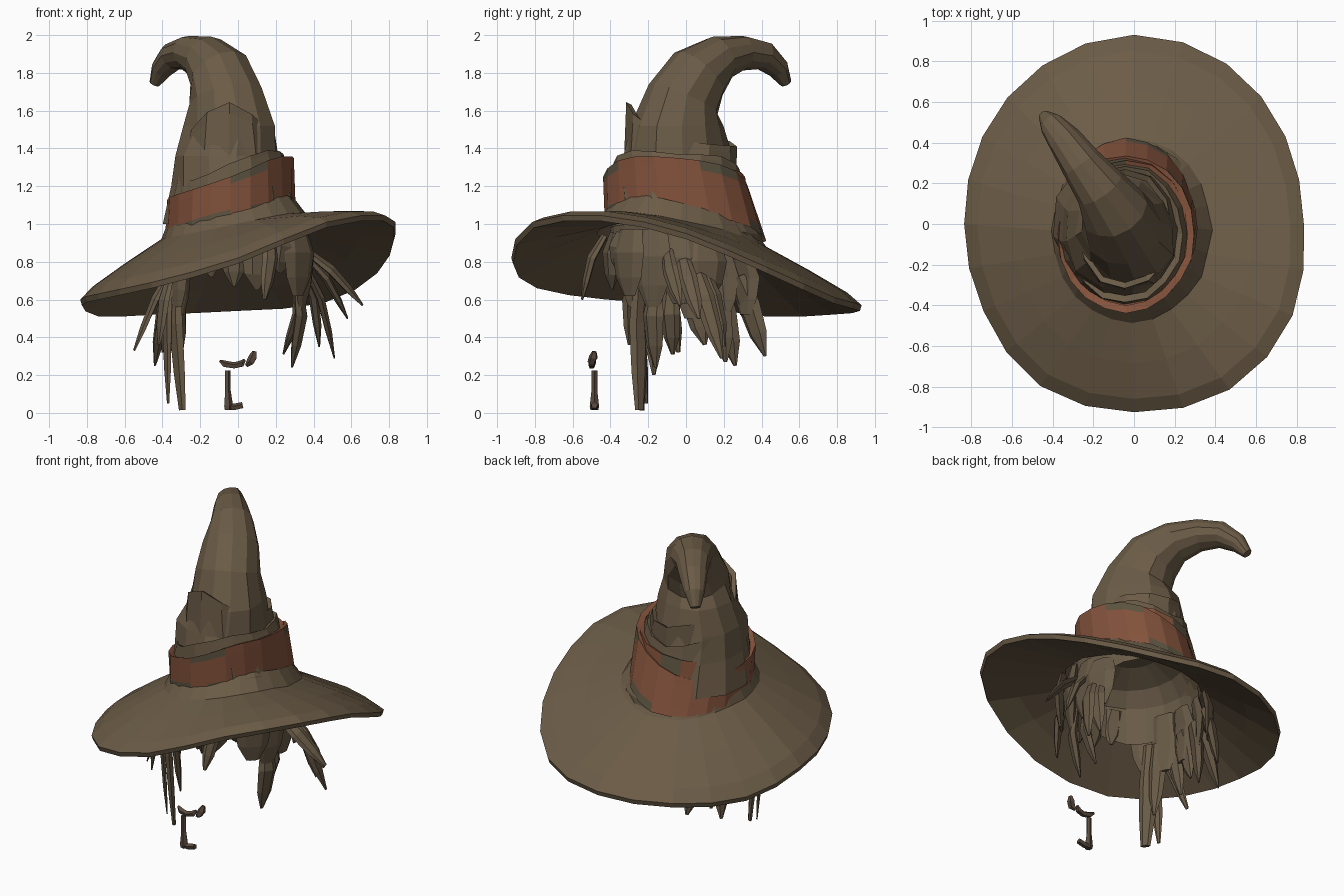
import bpy, math, random
from mathutils import Vector

if "Cube" in bpy.data.objects:
    bpy.data.objects.remove(bpy.data.objects["Cube"])
random.seed(4)

def mat(name, col):
    m = bpy.data.materials.new(name)
    m.diffuse_color = (*col, 1)
    m.use_nodes = True
    m.node_tree.nodes["Principled BSDF"].inputs["Base Color"].default_value = m.diffuse_color
    return m

FELT = mat("brown_felt", (0.147, 0.106, 0.062))
HAIR = mat("brown_hair", (0.138, 0.102, 0.062))
RUST = mat("rust_cloth", (0.23, 0.086, 0.045))
STAIN = mat("olive_stain", (0.11, 0.09, 0.054))
WOOD = mat("dark_wood", (0.10, 0.067, 0.047))

def make(name, verts, faces, mats):
    me = bpy.data.meshes.new(name)
    me.from_pydata([tuple(v) for v in verts], [], faces)
    for m in mats:
        me.materials.append(m)
    ob = bpy.data.objects.new(name, me)
    bpy.context.collection.objects.link(ob)
    return ob

def loft(name, rings, mats, caps=(False, False)):
    """Skin a list of equal closed rings."""
    n = len(rings[0])
    verts = [v for r in rings for v in r]
    faces = [(i*n + j, i*n + (j+1) % n, (i+1)*n + (j+1) % n, (i+1)*n + j)
             for i in range(len(rings)-1) for j in range(n)]
    if caps[0]:
        faces.append(tuple(reversed(range(n))))
    if caps[1]:
        faces.append(tuple(range(len(verts)-n, len(verts))))
    return make(name, verts, faces, mats)

def around(keys, a):
    """Smooth value at angle a (degrees) from evenly spaced keys."""
    n = len(keys)
    t = (a % 360) / 360 * n
    i = int(t)
    f = t - i
    p0, p1, p2, p3 = (keys[(i+k) % n] for k in (-1, 0, 1, 2))
    return p1 + 0.5*f*(p2-p0 + f*(2*p0-5*p1+4*p2-p3 + f*(3*(p1-p2)+p3-p0)))

def ring(n, cx, cy, rx, ry, z, jit=0.0):
    """Horizontal oval whose height z is a key list around the circle."""
    out = []
    for i in range(n):
        a = 360*i/n
        c, s = math.cos(math.radians(a)), math.sin(math.radians(a))
        k = 1 + random.uniform(-jit, jit)
        out.append(Vector((cx + rx*k*c, cy + ry*k*s, around(z, a))))
    return out

def mix(a, b, t, lift=0.0):
    return [p.lerp(q, t) + Vector((0, 0, lift)) for p, q in zip(a, b)]

def drop(r, dz, s=1.0):
    return [Vector((p.x*s, p.y*s, p.z + dz)) for p in r]

# Wavy brim with upper and lower skins, radius and height every 30 degrees
RAD = [.835, .86, .91, .93, .90, .86, .835, .855, .92, .925, .94, .90]
RIM = [0.95, 0.77, 0.61, 0.57, 0.55, 0.54, 0.60, 0.63, 0.69, 0.82, 1.01, 1.045]
BASE = [1.02, 0.97, 0.91, 0.88, 0.88, 0.90, 0.92, 0.93, 0.96, 1.00, 1.04, 1.06]
N = 24
rim = ring(N, 0, 0, 1, 1, RIM)
for i, p in enumerate(rim):
    k = around(RAD, 360*i/N)
    p.x, p.y = p.x*k, p.y*k
base = ring(N, -0.01, -0.03, 0.39, 0.455, BASE, 0.02)
neck = ring(N, -0.03, -0.02, 0.34, 0.38, [z + 0.09 for z in BASE])
lip = drop(rim, -0.03, 0.99)
under = drop(base, -0.05, 0.97)
loft("brim", [neck, base, mix(base, rim, 0.45, 0.015), mix(base, rim, 0.85, 0.02),
              rim, lip, mix(under, lip, 0.6), under, drop(under, 0.12, 0.88)], [FELT])

# Bent crown swept along a curling spine: x, y, z, side radius, depth radius
SPINE = [(-.03, -.02, 1.00, .35, .38), (-.04, -.05, 1.20, .32, .345), (-.06, -.05, 1.36, .28, .30),
         (-.045, -.04, 1.52, .225, .265), (-.055, -.015, 1.66, .195, .215), (-.095, .07, 1.79, .168, .172),
         (-.17, .18, 1.878, .13, .122), (-.26, .30, 1.908, .10, .092), (-.34, .41, 1.89, .082, .077),
         (-.405, .49, 1.82, .06, .055), (-.44, .53, 1.745, .03, .03)]
side = Vector((0.78, 0.62, 0)).normalized()
rings = []
for i, (x, y, z, ra, rb) in enumerate(SPINE):
    a, b = SPINE[max(i-1, 0)], SPINE[min(i+1, len(SPINE)-1)]
    t = Vector(b[:3]) - Vector(a[:3])
    if i < 4:
        t = Vector((0, 0, 1))
    u = (side - t * side.dot(t) / t.length_squared).normalized()
    v = t.cross(u).normalized()
    rings.append([Vector((x, y, z)) + (u*ra*math.cos(k) + v*rb*math.sin(k)) * random.uniform(.95, 1.04)
                  for k in (math.tau*j/12 for j in range(12))])
loft("crown", rings, [FELT], (False, True))

# Crumpled folds around the crown, each an open sleeve with a turned-in lip
def sleeve(name, n, cx, cy0, cy, r0, r1, low, high, mats, jit=0.015):
    a = ring(n, cx, cy0, *r0, low, jit)
    d = ring(n, cx, cy, *r1, high, jit)
    inner = [Vector((cx + (p.x-cx)*0.90, cy + (p.y-cy)*0.90, p.z - 0.015)) for p in d]
    return loft(name, [a, mix(a, d, 0.18), mix(a, d, 0.82), d, inner, drop(inner, -0.09)], mats)

sleeve("upper_fold", 12, -.045, -.03, -.025, (.285, .30), (.235, .295),
       [1.27, 1.23, 1.20, 1.22, 1.22, 1.25, 1.30, 1.32],
       [1.44, 1.42, 1.41, 1.45, 1.42, 1.55, 1.645, 1.54], [FELT], 0.02)
sleeve("lower_fold", 16, -.045, -.04, -.05, (.325, .36), (.285, .335),
       [1.28, 1.2, 1.12, 1.1, 1.08, 1.1, 1.18, 1.26],
       [1.37, 1.36, 1.29, 1.34, 1.33, 1.23, 1.32, 1.39], [FELT], 0.02)

# Slanted cloth band, double wrapped at the back, with worn olive edges
wrap = sleeve("inner_wrap", 16, -.04, -.03, -.05, (.335, .385), (.325, .365),
              [1.1, 1.0, .95, .95, .95, 1.0, 1.05, 1.08],
              [1.33, 1.30, 1.25, 1.21, 1.12, 1.13, 1.22, 1.30], [RUST, STAIN], 0.01)
band = sleeve("hat_band", 20, -.04, -.005, -.05, (.345, .425), (.337, .385),
              [1.07, 1.0, .91, .90, .93, .97, 1.04, 1.07],
              [1.35, 1.30, 1.18, 1.10, 1.13, 1.17, 1.25, 1.35], [RUST, STAIN], 0.012)
for p in band.data.polygons:
    row, col = divmod(p.index, 20)
    if (row == 0 and col in (3, 4, 11, 12, 13, 14, 16, 17)) or (row == 2 and col in (1, 2, 15, 16)):
        p.material_index = 1
for p in wrap.data.polygons:
    row, col = divmod(p.index, 16)
    if row > 0 and col in (4, 6, 7):
        p.material_index = 1

# Hair cap under the hat, raised at the back
skirt = ring(20, -.01, .0, .36, .41, [.80, .87, .88, .84, .76, .72, .78, .80])
loft("hair_cap", [skirt, ring(20, 0, 0, .355, .40, [1.0, .96, .94, .94, .95, .96, .98, 1.0]),
                  ring(20, 0, 0, .29, .33, [1.05]*4), ring(20, 0, 0, .15, .17, [1.12]*4)], [HAIR], (False, True))

def tube(name, pts, radii, m, n=5, flat=None):
    """Tapered strand; flat=(direction, factor) squashes its section."""
    pts = [Vector(p) for p in pts]
    rs = []
    for i, p in enumerate(pts):
        t = (pts[min(i+1, len(pts)-1)] - pts[max(i-1, 0)]).normalized()
        f = Vector(flat[0]) if flat else Vector((0, 1, 0))
        v = (f - t*f.dot(t)).normalized()
        u = t.cross(v)
        k = flat[1] if flat else 1
        rs.append([p + (u*math.cos(a) + v*k*math.sin(a))*radii[i]
                   for a in (math.tau*j/n for j in range(n))])
    return loft(name, rs, [m], (True, True))

def lock(name, root, tip, w, bulge=0.03, blunt=0.01, thick=0.42):
    """Flat lock of hair hanging from root to tip, bowed outward."""
    a, b = Vector(root), Vector(tip)
    out = Vector((a.x, a.y, 0)).normalized()
    pts = [a, a.lerp(b, .35) + out*bulge, a.lerp(b, .72) + out*bulge*0.5, b]
    tube(name, pts, [w*.7, w, w*.8, blunt], HAIR, 6, (out, thick))

# Broad locks lying over each side of the head
for y, z0, z1 in [(-.29, .97, .62), (-.17, .97, .56), (-.03, .95, .58), (.10, .91, .60)]:
    x = .34 - .4*y*y
    lock("right_broad_lock", (x, y, z0), (x + .01, y*1.03, z1), .115, .02, .04, .28)
for y, z0, z1 in [(-.26, .88, .56), (-.12, .88, .50), (.03, .86, .50), (.18, .84, .50), (.30, .82, .52)]:
    x = -.34 + .4*y*y
    lock("left_broad_lock", (x, y, z0), (x - .01, y*1.05, z1), .10, .02, .04, .28)

# Long tapering locks: root, tip, half width
RIGHT = [((.36, -.10, .86), (.66, -.03, .57), .045), ((.36, -.02, .83), (.58, .07, .50), .05),
         ((.35, .04, .79), (.51, .19, .29), .055), ((.34, .08, .76), (.43, .20, .35), .06),
         ((.32, -.16, .66), (.285, -.16, .24), .06), ((.31, -.08, .64), (.24, -.07, .31), .055)]
LEFT = [((-.36, -.20, .75), (-.55, -.16, .33), .035), ((-.36, -.10, .72), (-.40, -.04, .32), .05),
        ((-.36, -.26, .74), (-.37, -.21, .05), .04), ((-.33, -.24, .72), (-.295, -.245, .015), .062),
        ((-.33, -.17, .70), (-.30, -.17, .20), .055), ((-.36, -.29, .72), (-.42, -.30, .36), .045),
        ((-.35, .02, .70), (-.36, .10, .36), .07), ((-.34, .14, .70), (-.33, .21, .27), .075),
        ((-.35, .16, .70), (-.44, .26, .25), .07), ((-.32, .27, .72), (-.30, .42, .30), .075)]
for i, (r, t, w) in enumerate(RIGHT):
    lock("right_lock", r, t, w, 0.03)
for i, (r, t, w) in enumerate(LEFT):
    lock("left_lock", r, t, w, 0.015, 0.03 if i == 3 else 0.01)

# Short fringe at the front plus one stray wisp
for x, w, zt in [(-.14, .07, .72), (-.02, .07, .67), (.10, .095, .65), (.22, .09, .74)]:
    lock("fringe_lock", (x*1.1, -.38 + x*x, .95), (x, -.40 + x*x, zt), w, 0.02)
lock("stray_wisp", (.17, -.43, .94), (.14, -.55, .60), .045, 0.03)

# Small wooden pieces floating in front
tube("stem", [(-.055, -.485, .225), (-.055, -.485, .12), (-.052, -.485, .035), (-.052, -.485, .015)],
     [.016, .016, .026, .022], WOOD)
tube("stem_foot", [(-.07, -.485, .03), (-.02, -.485, .03), (.025, -.485, .04)], [.018, .019, .018], WOOD)
tube("curved_bar", [(-.095, -.485, .275), (-.07, -.495, .258), (-.02, -.50, .25), (.02, -.495, .26), (.035, -.485, .28)],
     [.008, .019, .018, .019, .008], WOOD)
tube("small_hook", [(.045, -.49, .25), (.065, -.50, .268), (.08, -.49, .295), (.088, -.485, .325)],
     [.01, .022, .024, .012], WOOD)
